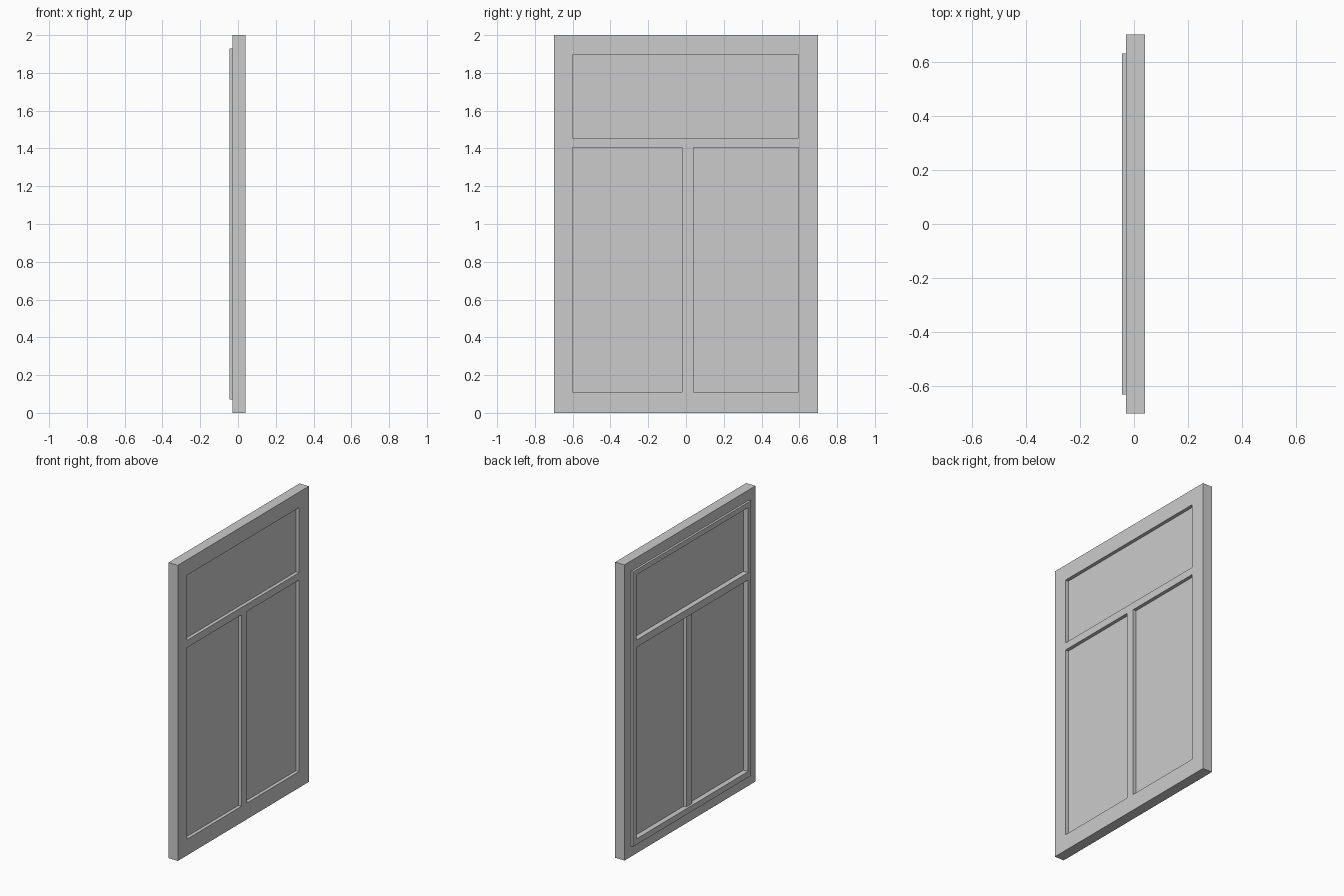
import bpy

if "Cube" in bpy.data.objects:
    bpy.data.objects.remove(bpy.data.objects["Cube"])


def make_object(name, verts, faces):
    mesh = bpy.data.meshes.new(name)
    mesh.from_pydata(verts, [], faces)
    obj = bpy.data.objects.new(name, mesh)
    bpy.context.collection.objects.link(obj)
    return obj


def corners(x, rect):
    y0, y1, z0, z1 = rect
    return [(x, y0, z0), (x, y1, z0), (x, y1, z1), (x, y0, z1)]


def ring(name, x0, x1, outer, inner):
    """Rectangular frame lying between x0 and x1."""
    verts = (corners(x0, outer) + corners(x0, inner)
             + corners(x1, outer) + corners(x1, inner))
    faces = []
    for i in range(4):
        j = (i + 1) % 4
        faces += [(i, 4 + i, 4 + j, j),              # rear
                  (8 + i, 8 + j, 12 + j, 12 + i),    # front
                  (i, j, 8 + j, 8 + i),              # outer edge
                  (4 + i, 12 + i, 12 + j, 4 + j)]    # inner edge
    return make_object(name, verts, faces)


def box(name, x0, x1, rect):
    verts = corners(x0, rect) + corners(x1, rect)
    faces = [(3, 2, 1, 0), (4, 5, 6, 7)]
    for i in range(4):
        j = (i + 1) % 4
        faces.append((i, j, 4 + j, 4 + i))
    return make_object(name, verts, faces)


# y0, y1, z0, z1 of the opening
opening = (-0.60, 0.595, 0.11, 1.895)
FACE, BACK, RIM = 0.04, -0.03, -0.045

# Outer frame and the raised rim on its rear side
ring("outer_frame", BACK, FACE, (-0.70, 0.70, 0.0, 2.0), opening)
ring("rear_rim", RIM, BACK, (-0.63, 0.63, 0.07, 1.93), opening)

# Cross bar and the upright below it
box("cross_bar", RIM, FACE, (-0.60, 0.595, 1.405, 1.455))
box("upright_bar", BACK, FACE, (-0.02, 0.04, 0.11, 1.405))

# Panes
panes = {
    "top_pane": (-0.60, 0.595, 1.455, 1.895),
    "left_pane": (-0.60, -0.02, 0.11, 1.405),
    "right_pane": (0.04, 0.595, 0.11, 1.405),
}
for name, rect in panes.items():
    box(name, -0.01, 0.017, rect)
